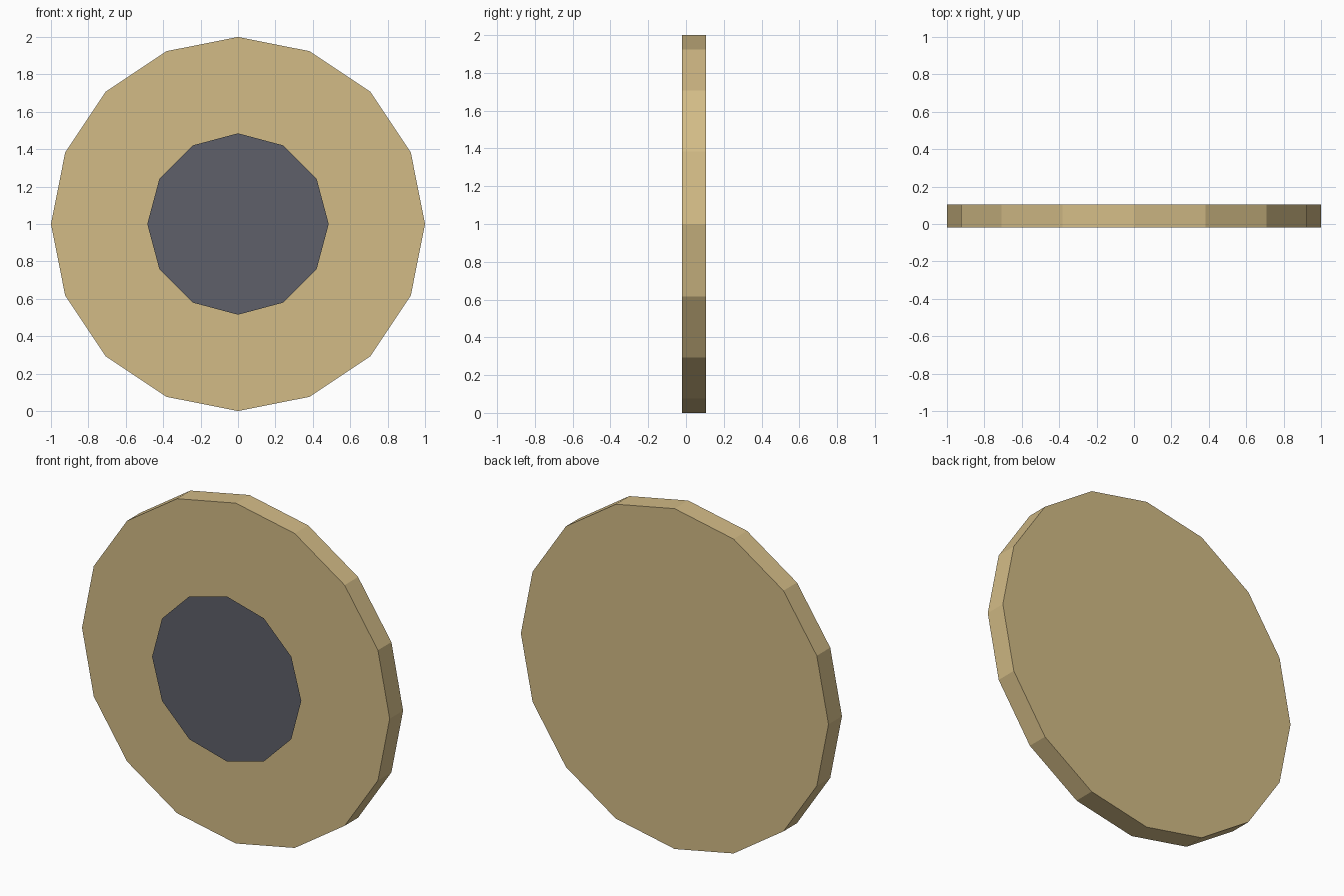
import bpy
import math

cube = bpy.data.objects.get("Cube")
if cube:
    bpy.data.objects.remove(cube, do_unlink=True)


def make_material(name, rgb):
    mat = bpy.data.materials.new(name)
    mat.use_nodes = True
    colour = (*rgb, 1.0)
    mat.diffuse_color = colour
    mat.node_tree.nodes["Principled BSDF"].inputs["Base Color"].default_value = colour
    return mat


def finish(name, mat):
    obj = bpy.context.object
    obj.name = name
    obj.data.materials.append(mat)
    # Bake the turn so that the face points to the front
    bpy.ops.object.transform_apply(location=False, rotation=True, scale=False)
    return obj


tan = make_material("tan", (0.65, 0.50, 0.24))
slate = make_material("dark slate", (0.112, 0.117, 0.144))
upright = (math.pi / 2, 0, 0)
BACK, FRONT, PLATE = 0.105, -0.02, -0.105

# Sixteen-sided disc
bpy.ops.mesh.primitive_cylinder_add(
    vertices=16, radius=1, depth=BACK - FRONT,
    location=(0, (BACK + FRONT) / 2, 1), rotation=upright)
finish("disc", tan)

# Twelve-sided flat plate standing just ahead of the disc
bpy.ops.mesh.primitive_circle_add(
    vertices=12, radius=0.485, fill_type='NGON',
    location=(0, PLATE, 1), rotation=upright)
finish("centre_plate", slate)
